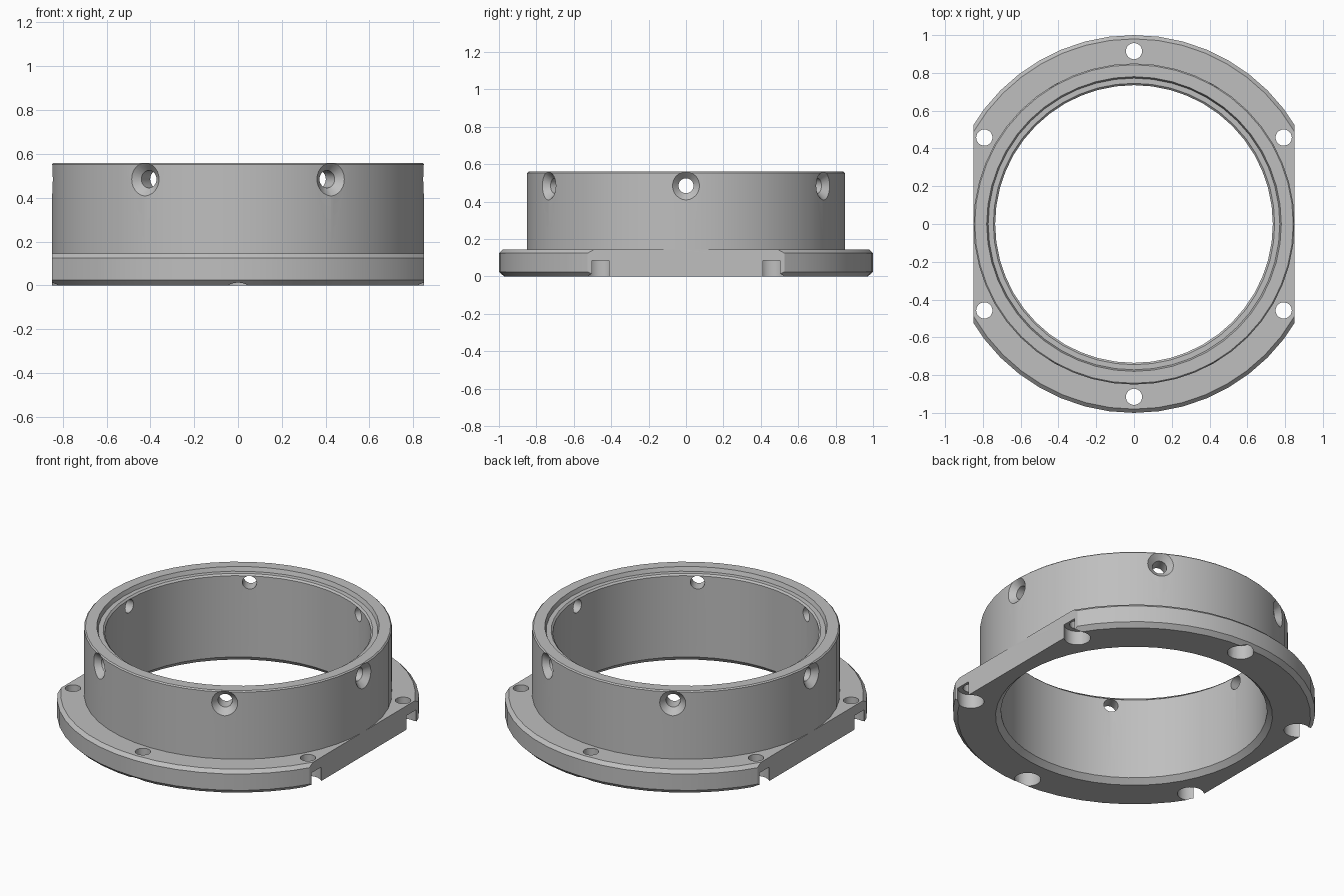
import bpy, bmesh, math
from mathutils import Matrix

cube = bpy.data.objects.get("Cube")
if cube:
    bpy.data.objects.remove(cube)

metal = bpy.data.materials.new("grey metal")
metal.use_nodes = True
grey = (0.52, 0.52, 0.52, 1)
metal.diffuse_color = grey
metal.node_tree.nodes["Principled BSDF"].inputs["Base Color"].default_value = grey


def add_object(name, bm, matrix=Matrix()):
    bmesh.ops.recalc_face_normals(bm, faces=bm.faces)
    bm.transform(matrix)
    mesh = bpy.data.meshes.new(name)
    bm.to_mesh(mesh)
    bm.free()
    mesh.materials.append(metal)
    obj = bpy.data.objects.new(name, mesh)
    bpy.context.collection.objects.link(obj)
    return obj


def revolve(name, profile, steps, closed, matrix=Matrix()):
    """Spin (radius, z) points about z; open profiles start and end on the axis."""
    bm = bmesh.new()
    verts = [bm.verts.new((r, 0, z)) for r, z in profile]
    edges = [bm.edges.new(pair) for pair in zip(verts, verts[1:])]
    if closed:
        edges.append(bm.edges.new((verts[-1], verts[0])))
    bmesh.ops.spin(bm, geom=verts + edges, axis=(0, 0, 1), cent=(0, 0, 0),
                   angle=math.tau, steps=steps, use_merge=True)
    bmesh.ops.remove_doubles(bm, verts=bm.verts, dist=1e-5)
    return add_object(name, bm, matrix)


# Flange, neck, seat at the mouth and chamfered bore in one section
section = [(0.765, 0), (0.975, 0), (1, 0.025), (1, 0.125), (0.98, 0.145),
           (0.85, 0.145), (0.85, 0.553), (0.843, 0.56), (0.78, 0.56),
           (0.772, 0.535), (0.745, 0.535), (0.735, 0.525), (0.735, 0.03)]
ring = revolve("flanged_ring", section, 48, True)

cutters = []
# Flats on both sides of the flange
for side in (-1, 1):
    bm = bmesh.new()
    bmesh.ops.create_cube(bm, size=1)
    place = Matrix.Translation((side * 1.099, 0, 0.165)) @ Matrix.Diagonal((0.5, 3, 0.53, 1))
    cutters.append(add_object("flat_cutter", bm, place))

bolt = [(0, -0.1), (0.073, -0.1), (0.073, 0.085), (0.043, 0.085), (0.043, 0.3), (0, 0.3)]
screw = [(0, 0.6), (0.04, 0.6), (0.04, 0.813), (0.127, 0.9), (0, 0.9)]
for i in range(6):
    # Flange bolt holes, counterbored from below
    turn = Matrix.Rotation(math.radians(30 + 60 * i), 4, "Z")
    cutters.append(revolve("bolt_cutter", bolt, 24, False,
                           turn @ Matrix.Translation((0.915, 0, 0))))
    # Radial countersunk holes in the neck
    turn = Matrix.Rotation(math.radians(60 * i), 4, "Z")
    cutters.append(revolve("screw_cutter", screw, 24, False,
                           turn @ Matrix.Translation((0, 0, 0.485))
                           @ Matrix.Rotation(math.pi / 2, 4, "Y")))

# Cut, then discard the cutters
bpy.context.view_layer.objects.active = ring
for cutter in cutters:
    cut = ring.modifiers.new("cut", "BOOLEAN")
    cut.operation, cut.solver, cut.object = "DIFFERENCE", "EXACT", cutter
    bpy.ops.object.modifier_apply(modifier=cut.name)
    bpy.data.objects.remove(cutter)

bpy.ops.object.select_all(action="DESELECT")
ring.select_set(True)
bpy.ops.object.shade_smooth_by_angle(angle=math.radians(25))
